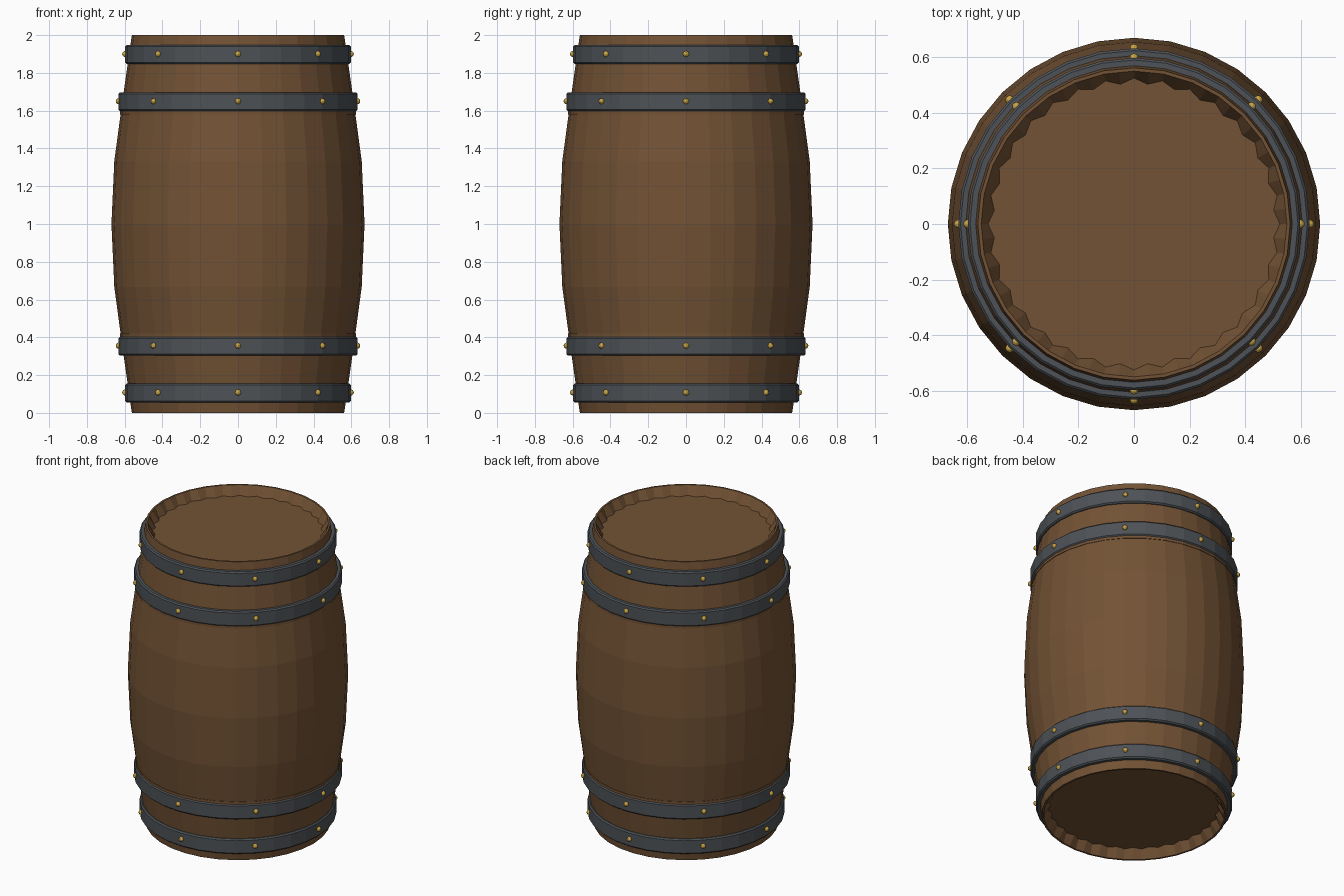
import bpy, bmesh, math
from mathutils import Vector

if "Cube" in bpy.data.objects:
    bpy.data.objects.remove(bpy.data.objects["Cube"])

SIDES = 32


def material(name, color):
    m = bpy.data.materials.new(name)
    m.diffuse_color = (*color, 1)
    m.use_nodes = True
    m.node_tree.nodes["Principled BSDF"].inputs["Base Color"].default_value = m.diffuse_color
    return m


wood = material("wood", (0.17, 0.085, 0.035))
iron = material("iron", (0.075, 0.085, 0.095))
brass = material("brass", (0.6, 0.38, 0.06))


def finish(bm, name, mat):
    bmesh.ops.recalc_face_normals(bm, faces=bm.faces)
    me = bpy.data.meshes.new(name)
    bm.to_mesh(me)
    bm.free()
    me.materials.append(mat)
    ob = bpy.data.objects.new(name, me)
    bpy.context.collection.objects.link(ob)
    return ob


def lathe(name, profile, mat, closed=False):
    """Spin (r, z, r_mid) points; r_mid is the radius midway between corners."""
    bm = bmesh.new()
    n = SIDES * 2
    flat = math.cos(math.pi / SIDES)
    rings = []
    for p in profile:
        r, z = p[0], p[1]
        mid = p[2] if len(p) > 2 else r * flat
        ring = []
        for i in range(n):
            a = 2 * math.pi * i / n
            q = mid if i % 2 else r
            ring.append(bm.verts.new((q * math.cos(a), q * math.sin(a), z)))
        rings.append(ring)
    pairs = list(zip(rings, rings[1:]))
    if closed:
        pairs.append((rings[-1], rings[0]))
    for lo, hi in pairs:
        for i in range(n):
            j = (i + 1) % n
            bm.faces.new((lo[i], lo[j], hi[j], hi[i]))
    if not closed:
        bm.faces.new(rings[0])
        bm.faces.new(rings[-1])
    return finish(bm, name, mat)


# bulging wooden body, with fluted recesses ending in flat heads
outer = [(0.562, 0), (0.61, 0.333), (0.655, 0.667), (0.67, 1),
         (0.655, 1.333), (0.61, 1.667), (0.562, 2)]
bottom = [(0.525, 0.06, 0.505), (0.55, 0)]
top = [(0.55, 2), (0.525, 1.94, 0.505)]
lathe("barrel_body", bottom + outer + top, wood)


# chamfered iron hoops with eight rivets each
def hoop(name, z, r, inner):
    h, c = 0.05, 0.008
    lathe(name, [(inner, z - h), (r - c, z - h), (r, z - h + c),
                 (r, z + h - c), (r - c, z + h), (inner, z + h)], iron, True)
    for k in range(8):
        a = k * math.pi / 4
        bm = bmesh.new()
        bmesh.ops.create_uvsphere(bm, u_segments=10, v_segments=6, radius=0.016)
        bmesh.ops.translate(bm, verts=bm.verts,
                            vec=Vector((r * math.cos(a), r * math.sin(a), z + 0.003)))
        finish(bm, f"{name}_rivet_{k + 1}", brass)


for name, z, r, inner in [("bottom_hoop", 0.105, 0.598, 0.56),
                          ("lower_hoop", 0.353, 0.632, 0.59),
                          ("upper_hoop", 1.647, 0.632, 0.59),
                          ("top_hoop", 1.897, 0.598, 0.56)]:
    hoop(name, z, r, inner)

# thin wooden lips beside the inner hoops
for name, z in [("lower_lip", 0.407), ("upper_lip", 1.593)]:
    lathe(name, [(0.6, z - 0.012), (0.625, z - 0.012),
                 (0.625, z + 0.012), (0.6, z + 0.012)], wood, True)
